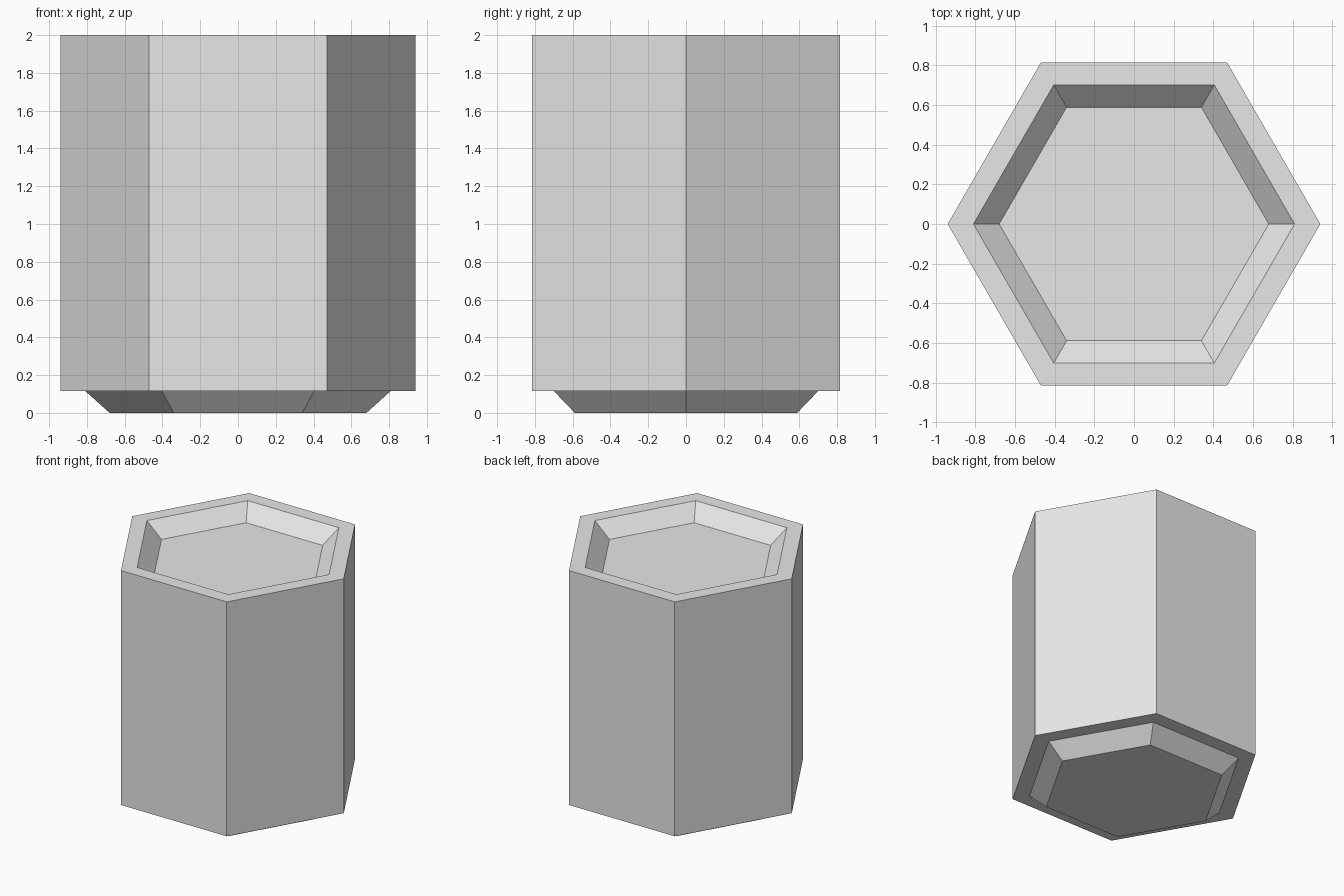
import bpy
import bmesh
from math import cos, sin, pi

cube = bpy.data.objects.get("Cube")
if cube:
    bpy.data.objects.remove(cube, do_unlink=True)

SIDES = 6
RADIUS, LIP, FLOOR = 0.94, 0.81, 0.68
HEIGHT, STEP = 2.0, 0.117

# Single plain grey
grey = bpy.data.materials.new("light_grey")
grey.use_nodes = True
grey.diffuse_color = (0.8, 0.8, 0.8, 1)
grey.node_tree.nodes["Principled BSDF"].inputs["Base Color"].default_value = grey.diffuse_color

# Profile from the foot, up the outside, over the rim and down into the recess
profile = [
    (FLOOR, 0), (LIP, STEP), (RADIUS, STEP),
    (RADIUS, HEIGHT), (LIP, HEIGHT), (FLOOR, HEIGHT - STEP),
]


def hex_ring(bm, radius, z):
    angles = [2 * pi * i / SIDES for i in range(SIDES)]
    return [bm.verts.new((radius * cos(a), radius * sin(a), z)) for a in angles]


# Hexagonal block: bridge the rings, then cap both ends
bm = bmesh.new()
rings = [hex_ring(bm, r, z) for r, z in profile]
for low, high in zip(rings, rings[1:]):
    for i in range(SIDES):
        j = (i + 1) % SIDES
        bm.faces.new((low[i], low[j], high[j], high[i]))
bm.faces.new(rings[0][::-1])
bm.faces.new(rings[-1])
bmesh.ops.recalc_face_normals(bm, faces=bm.faces)

mesh = bpy.data.meshes.new("stacking_hex_block")
bm.to_mesh(mesh)
bm.free()
mesh.materials.append(grey)
block = bpy.data.objects.new("stacking_hex_block", mesh)
bpy.context.collection.objects.link(block)
